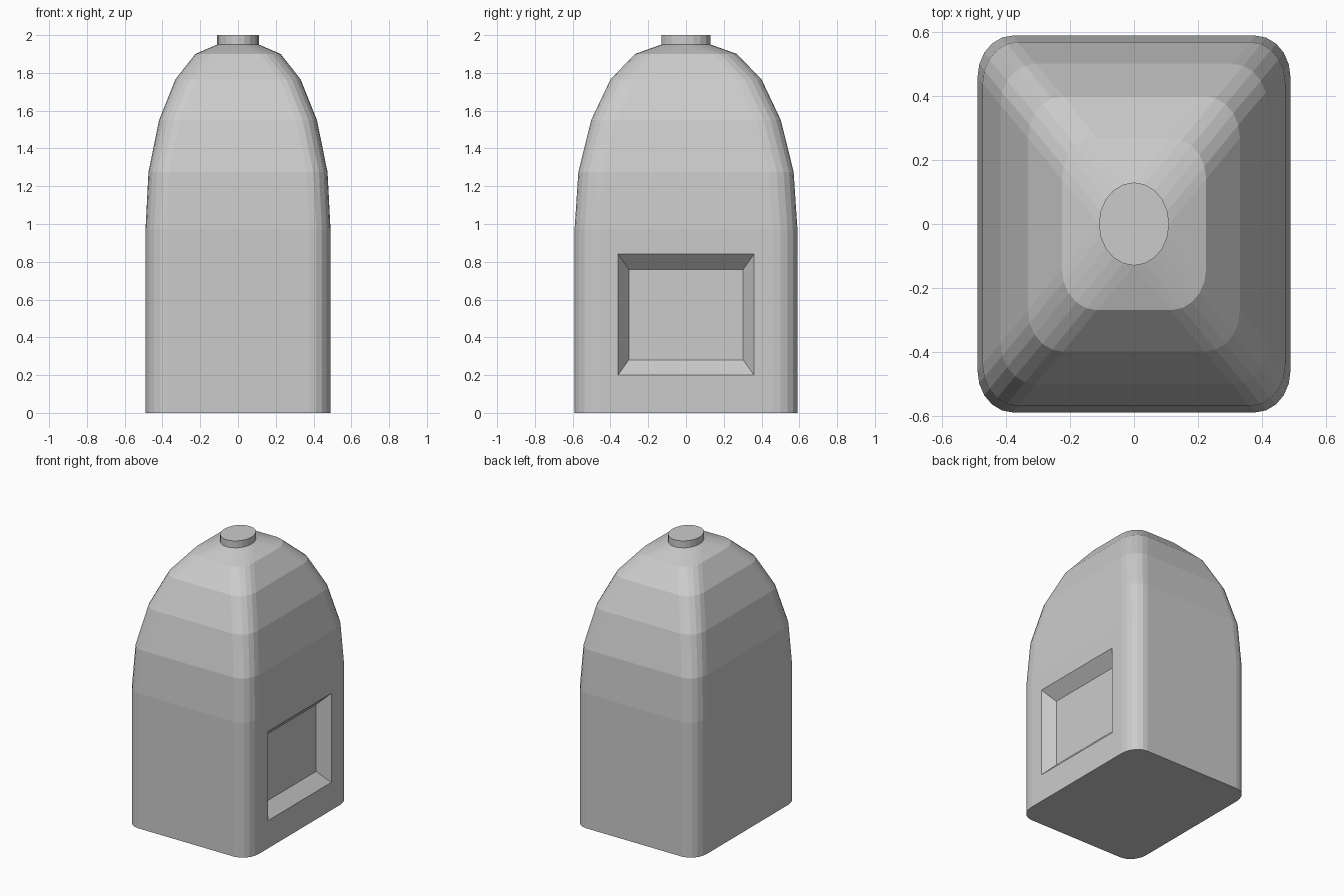
import bpy, bmesh, math
from mathutils import Vector

if "Cube" in bpy.data.objects:
    bpy.data.objects.remove(bpy.data.objects["Cube"])

RX, RY, SEG = 0.11, 0.13, 5   # corner radii and facets per corner


def ring(bm, hx, hy, z):
    """Rounded rectangle loop with elliptical corners."""
    verts = []
    for q, (sx, sy) in enumerate([(1, 1), (-1, 1), (-1, -1), (1, -1)]):
        for i in range(SEG + 1):
            a = (q + i / SEG) * math.pi / 2
            verts.append(bm.verts.new((sx * (hx - RX) + RX * math.cos(a),
                                       sy * (hy - RY) + RY * math.sin(a), z)))
    return verts


def loft(name, levels, edit=None):
    bm = bmesh.new()
    rings = [ring(bm, *lv) for lv in levels]
    n = len(rings[0])
    bm.faces.new(rings[0][::-1])
    bm.faces.new(rings[-1])
    for a, b in zip(rings, rings[1:]):
        for i in range(n):
            j = (i + 1) % n
            bm.faces.new((a[i], a[j], b[j], b[i]))
    if edit:
        edit(bm)
    bmesh.ops.remove_doubles(bm, verts=bm.verts, dist=0.0005)
    bmesh.ops.recalc_face_normals(bm, faces=bm.faces)
    me = bpy.data.meshes.new(name)
    bm.to_mesh(me)
    bm.free()
    ob = bpy.data.objects.new(name, me)
    bpy.context.collection.objects.link(ob)
    return ob


def recess(bm):
    """Bevelled rectangular recess in the right wall."""
    bm.normal_update()
    face = max((f for f in bm.faces if f.normal.x > 0.99), key=lambda f: f.calc_area())
    mid = face.calc_center_median()
    for x, hy, z0, z1 in [(0.49, 0.36, 0.20, 0.84), (0.41, 0.303, 0.28, 0.76)]:
        bmesh.ops.inset_individual(bm, faces=[face], thickness=0.02)
        for v in face.verts:
            v.co = Vector((x, math.copysign(hy, v.co.y), z1 if v.co.z > mid.z else z0))


# Walls and stepped dome
loft("body", [(0.49, 0.59, 0), (0.49, 0.59, 0.97), (0.474, 0.57, 1.275),
              (0.418, 0.502, 1.55), (0.332, 0.40, 1.765),
              (0.226, 0.27, 1.90), (RX, RY, 1.95)], recess)

# Small oval cap on top
loft("top_cap", [(RX, RY, 1.94), (RX, RY, 2.0)])
